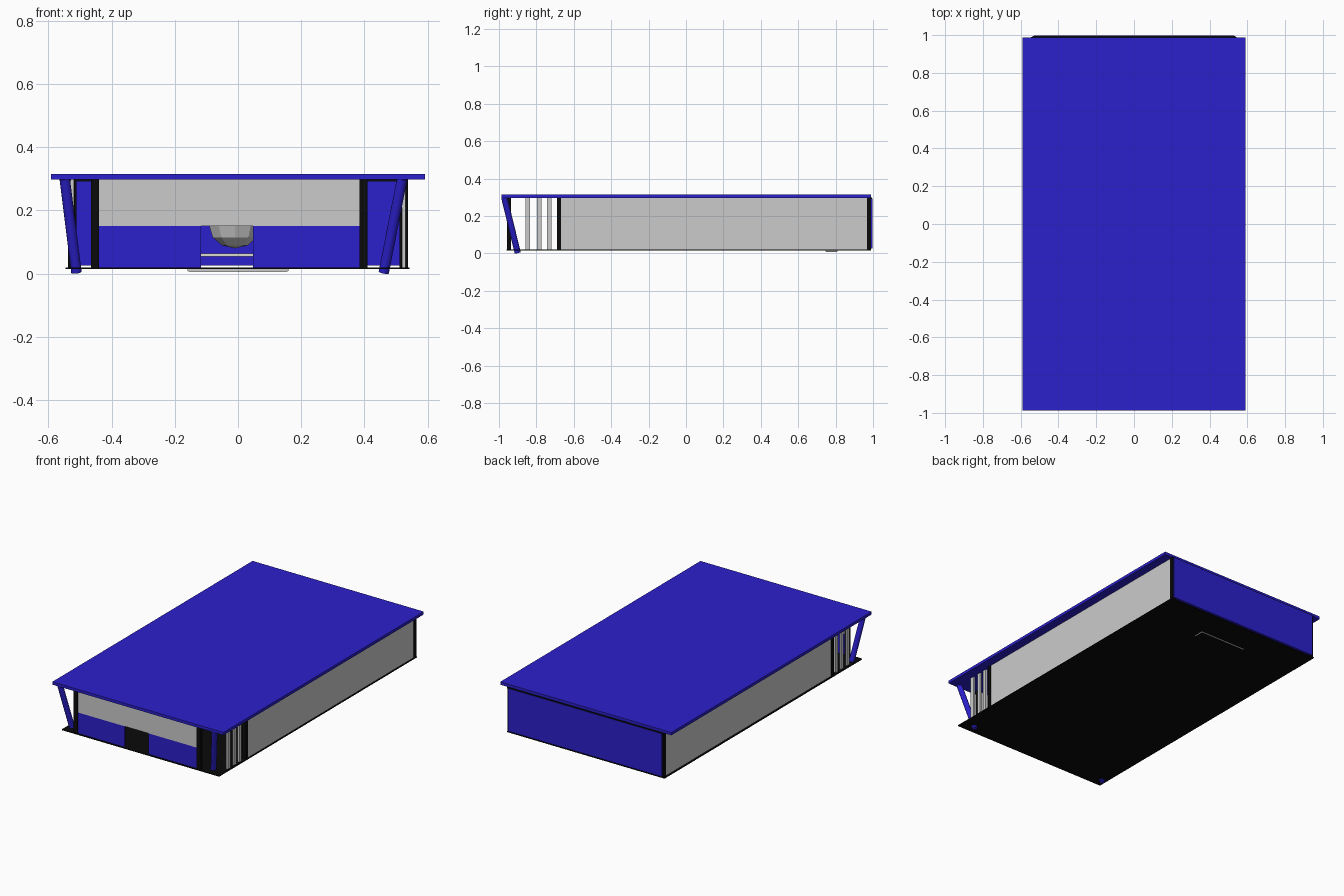
import bpy, math
from mathutils import Vector

if "Cube" in bpy.data.objects:
    bpy.data.objects.remove(bpy.data.objects["Cube"])


def material(name, r, g, b):
    m = bpy.data.materials.new(name)
    m.diffuse_color = (r, g, b, 1)
    m.use_nodes = True
    m.node_tree.nodes["Principled BSDF"].inputs["Base Color"].default_value = m.diffuse_color
    return m


blue = material("blue", 0.024, 0.014, 0.60)
grey = material("light grey", 0.60, 0.60, 0.60)
black = material("black", 0.003, 0.003, 0.003)
cream = material("pale cream", 0.72, 0.72, 0.62)


def box(name, x, y, z, mat):
    """Box from (min, max) ranges on each axis."""
    bpy.ops.mesh.primitive_cube_add(size=1)
    o = bpy.context.object
    o.name = name
    for v in o.data.vertices:
        v.co = [r[0] if c < 0 else r[1] for c, r in zip(v.co, (x, y, z))]
    o.data.materials.append(mat)
    return o


def pole(name, bottom, top, radius, mat, sides=16):
    a, b = Vector(bottom), Vector(top)
    bpy.ops.mesh.primitive_cylinder_add(vertices=sides, radius=radius, depth=(b - a).length,
                                        location=(a + b) / 2)
    o = bpy.context.object
    o.name = name
    o.rotation_euler = (b - a).to_track_quat('Z', 'Y').to_euler()
    o.data.materials.append(mat)
    bpy.ops.object.shade_smooth_by_angle(angle=math.radians(40))
    return o


LOW, HIGH = 0.02, 0.298

# Roof and floor
box("roof", (-0.591, 0.591), (-0.987, 0.988), (0.297, 0.315), blue)
box("floor", (-0.545, 0.542), (-0.96, 0.99), (0.015, 0.02), black)
box("foot_plate_rim", (-0.16, 0.16), (0.745, 0.81), (0.009, 0.014), grey)
box("foot_plate_bottom", (-0.157, 0.157), (0.748, 0.807), (0.0075, 0.009), black)

# Long side walls, posts and open slats, both sides
for s, side in ((-1, "left"), (1, "right")):
    def xs(a, b):
        return tuple(sorted((s * a, s * b)))
    box(side + "_wall", xs(0.52, 0.535), (-0.67, 0.968), (LOW, HIGH), grey)
    box(side + "_middle_post", xs(0.515, 0.538), (-0.69, -0.668), (LOW, HIGH), black)
    box(side + "_back_post", xs(0.51, 0.538), (0.968, 0.99), (LOW, HIGH), black)
    for i, y in enumerate((-0.845, -0.784, -0.732)):
        box(f"{side}_slat_{i + 1}", xs(0.518, 0.53), (y - 0.012, y + 0.012), (LOW, HIGH), grey)

# Back wall with thin dark frame
box("back_wall", (-0.53, 0.53), (0.975, 0.997), (0.026, 0.293), blue)
box("back_frame_top", (-0.538, 0.538), (0.972, 0.995), (0.291, HIGH), black)

# Front screen: posts, upper band, lower panels with a doorway
box("front_post_left", (-0.465, -0.44), (-0.957, -0.936), (LOW, HIGH), black)
box("front_post_right", (0.385, 0.41), (-0.957, -0.936), (LOW, HIGH), black)
box("front_upper_panel", (-0.44, 0.385), (-0.951, -0.942), (0.15, HIGH), grey)
box("front_lower_panel_left", (-0.44, -0.117), (-0.951, -0.942), (LOW, 0.15), blue)
box("front_lower_panel_right", (0.048, 0.385), (-0.951, -0.942), (LOW, 0.15), blue)

# Leaning roof poles at the front
pole("leaning_pole_left", (-0.511, -0.90, 0.004), (-0.548, -0.972, 0.30), 0.0165, blue)
pole("leaning_pole_right", (0.461, -0.90, 0.004), (0.519, -0.972, 0.30), 0.0165, blue)

# Low bench and hanging bowl glimpsed through the doorway
box("bench_top", (-0.14, 0.10), (-0.06, 0.0), (0.055, 0.063), cream)
for x in (-0.135, 0.095):
    box("bench_leg", (x - 0.004, x + 0.004), (-0.05, -0.01), (LOW, 0.055), black)
bpy.ops.mesh.primitive_uv_sphere_add(segments=10, ring_count=6, radius=1, location=(-0.01, 0.1, 0.15))
bowl = bpy.context.object
bowl.name = "hanging_bowl"
bowl.scale = (0.085, 0.085, 0.07)
bowl.data.materials.append(grey)
